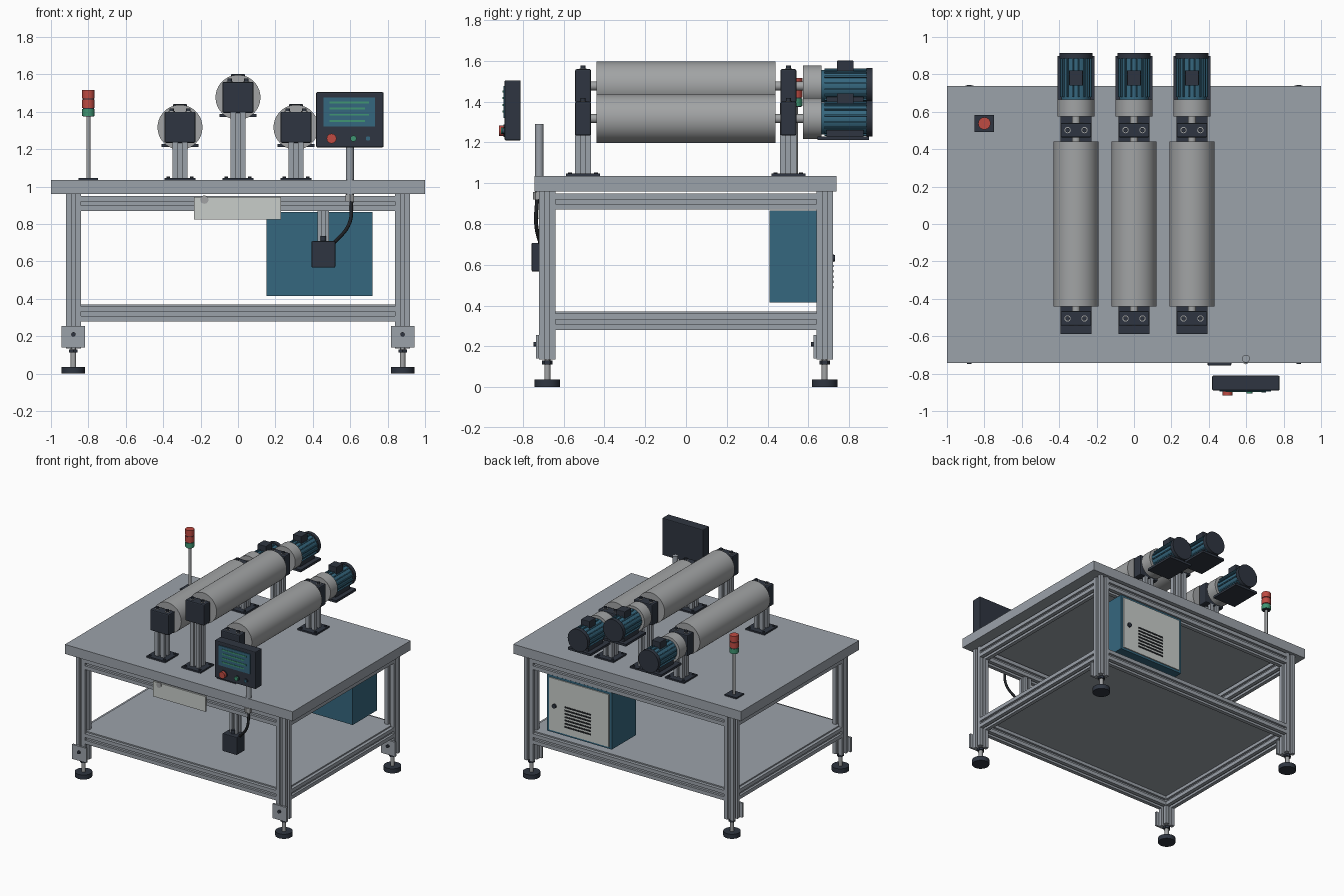
import bpy, bmesh, math
from mathutils import Matrix, Vector

if "Cube" in bpy.data.objects:
    bpy.data.objects.remove(bpy.data.objects["Cube"])


def material(name, rgb):
    m = bpy.data.materials.new(name)
    m.diffuse_color = (*rgb, 1)
    m.use_nodes = True
    m.node_tree.nodes["Principled BSDF"].inputs["Base Color"].default_value = m.diffuse_color
    return m


ALU = material("aluminium grey", (0.33, 0.36, 0.40))
STEEL = material("steel grey", (0.36, 0.37, 0.375))
DARK = material("dark slate", (0.028, 0.036, 0.052))
TEAL = material("teal blue", (0.036, 0.135, 0.21))
RED = material("signal red", (0.52, 0.07, 0.055))
GREEN = material("signal green", (0.05, 0.30, 0.17))
LIGHT = material("light grey", (0.58, 0.61, 0.59))
BLACK = material("cable black", (0.015, 0.017, 0.02))


def finish(bm, name, mat, smooth=False):
    bmesh.ops.recalc_face_normals(bm, faces=bm.faces)
    me = bpy.data.meshes.new(name)
    for f in bm.faces:
        f.smooth = smooth
    bm.to_mesh(me)
    bm.free()
    if smooth:
        me.set_sharp_from_angle(angle=math.radians(35))
    me.materials.append(mat)
    ob = bpy.data.objects.new(name, me)
    bpy.context.collection.objects.link(ob)
    return ob


def box(name, mat, x, y, z, bevel=0):
    """Box from (min, max) ranges."""
    bm = bmesh.new()
    bmesh.ops.create_cube(bm, size=1)
    for v in bm.verts:
        v.co = Vector([(r[0] + r[1]) / 2 + c * (r[1] - r[0])
                       for r, c in zip((x, y, z), v.co)])
    if bevel:
        bmesh.ops.bevel(bm, geom=bm.edges[:], offset=bevel, segments=2,
                        affect='EDGES', profile=0.5)
    return finish(bm, name, mat)


def around(c, h):
    return (c - h, c + h)


def cylinder(name, mat, a, b, r, sides=32):
    """Cylinder from point a to point b."""
    a, b = Vector(a), Vector(b)
    d = b - a
    bm = bmesh.new()
    bmesh.ops.create_cone(bm, cap_ends=True, segments=sides, radius1=r, radius2=r, depth=d.length)
    rot = Vector((0, 0, 1)).rotation_difference(d).to_matrix().to_4x4()
    bm.transform(Matrix.Translation((a + b) / 2) @ rot)
    return finish(bm, name, mat, sides > 8)


def extrusion(name, axis, start, end, centre, h=0.04, s=0.011, d=0.018):
    """Square slotted aluminium profile along an axis; centre holds the other two coordinates."""
    side = [(-h, -h), (-s, -h), (-s, -h + d), (s, -h + d), (s, -h)]
    pts = []
    for k in range(4):
        c, n = [(1, 0), (0, 1), (-1, 0), (0, -1)][k]
        pts += [(x * c - y * n, x * n + y * c) for x, y in side]
    bm = bmesh.new()

    def put(p, t):
        co = [p[0] + centre[0], p[1] + centre[1]]
        co.insert("xyz".index(axis), t)
        return bm.verts.new(co)
    low = [put(p, start) for p in pts]
    top = [put(p, end) for p in pts]
    bm.faces.new(low)
    bm.faces.new(top)
    for i in range(len(pts)):
        j = (i + 1) % len(pts)
        bm.faces.new((low[i], low[j], top[j], top[i]))
    return finish(bm, name, ALU)


# Table top and lower shelf
box("table_top", ALU, (-1, 1), (-0.742, 0.738), (0.96, 1.035))
box("lower_shelf", ALU, (-0.895, 0.895), (-0.695, 0.695), (0.355, 0.37))

# Legs, levelling feet and foot brackets
LX, LY = 0.88, 0.68
for x in (-LX, LX):
    for y in (-LY, LY):
        extrusion("leg", 'z', 0.135, 0.96, (x, y))
        cylinder("foot_pad", DARK, (x, y, 0), (x, y, 0.036), 0.063)
        cylinder("foot_stem", STEEL, (x, y, 0.036), (x, y, 0.14), 0.015, 16)
        cylinder("foot_nut", DARK, (x, y, 0.112), (x, y, 0.13), 0.026, 6)
        box("foot_bracket", ALU, around(x, 0.0625), (y - 0.055, y - 0.04), (0.14, 0.255))
        cylinder("bracket_bolt", DARK, (x, y - 0.068, 0.21), (x, y - 0.05, 0.21), 0.012, 12)

# Rails between the legs
for z in (0.32, 0.91):
    for s in (-1, 1):
        extrusion("long_rail", 'x', -LX + 0.04, LX - 0.04, (s * LY, z))
        extrusion("side_rail", 'y', -LY + 0.04, LY - 0.04, (s * LX, z))

# Driven rollers
for x, z in ((-0.31, 1.317), (0, 1.477), (0.31, 1.317)):
    cylinder("roller", STEEL, (x, -0.44, z), (x, 0.44, z), 0.12, 64)
    cylinder("roller_shaft", STEEL, (x, -0.5, z), (x, 0.6, z), 0.022, 20)
    # Posts and bearing blocks at both ends
    for y in (-0.505, 0.502):
        box("post_base", DARK, around(x, 0.083), around(y, 0.083), (1.035, 1.047))
        for dx in (-0.063, 0.063):
            for dy in (-0.063, 0.063):
                cylinder("base_bolt", DARK, (x + dx, y + dy, 1.045), (x + dx, y + dy, 1.053), 0.01, 8)
        extrusion("post", 'z', 1.047, z - 0.08, (x, y))
        box("bearing_block", DARK, around(x, 0.083), around(y, 0.039), (z - 0.083, z + 0.083), 0.008)
        for dx in (-0.045, 0.045):
            cylinder("block_washer", STEEL, (x + dx, y, z + 0.08), (x + dx, y, z + 0.086), 0.017, 16)
            cylinder("block_bolt", DARK, (x + dx, y, z + 0.08), (x + dx, y, z + 0.1), 0.012, 12)
    # Gear motor
    cylinder("gearbox", STEEL, (x, 0.575, z), (x, 0.665, z), 0.1, 48)
    cylinder("motor_body", TEAL, (x, 0.665, z), (x, 0.89, z), 0.078, 40)
    cylinder("motor_end_cap", DARK, (x, 0.885, z), (x, 0.915, z), 0.088, 40)
    for k in range(16):
        a = (k + 0.5) * math.tau / 16
        rib = box("cooling_rib", TEAL, (0.07, 0.086), (0.68, 0.885), (-0.004, 0.004))
        rib.data.transform(Matrix.Translation((x, 0, z)) @ Matrix.Rotation(a, 4, 'Y'))
    box("terminal_box", DARK, around(x, 0.037), (0.74, 0.822), (z + 0.06, z + 0.124), 0.004)
    box("motor_foot_plate", DARK, around(x, 0.1), (0.645, 0.897), (z - 0.106, z - 0.088))
    for s in (-1, 1):
        box("motor_foot", DARK, around(x + s * 0.05, 0.014), (0.69, 0.87), (z - 0.09, z - 0.055))

# Signal tower
SX, SY = -0.8, 0.538
box("tower_base", DARK, around(SX, 0.052), around(SY, 0.046), (1.035, 1.046))
cylinder("tower_pole", STEEL, (SX, SY, 1.04), (SX, SY, 1.38), 0.011, 16)
for z0, z1, m in ((1.378, 1.415, GREEN), (1.421, 1.466, RED), (1.472, 1.517, RED)):
    cylinder("tower_lamp", m, (SX, SY, z0), (SX, SY, z1), 0.033, 24)
cylinder("tower_core", DARK, (SX, SY, 1.374), (SX, SY, 1.5), 0.029, 24)

# Operator panel with screen and buttons
box("operator_panel", DARK, (0.418, 0.778), (-0.89, -0.811), (1.21, 1.505), 0.006)
box("screen", TEAL, (0.457, 0.732), (-0.896, -0.888), (1.32, 1.477))
for i, z in enumerate((1.45, 1.417, 1.384, 1.351)):
    box("screen_line", GREEN, (0.49, 0.70 - 0.02 * (i % 2)), (-0.899, -0.895), around(z, 0.005))
for x, r, y, m in ((0.5, 0.026, -0.917, RED), (0.617, 0.016, -0.907, GREEN), (0.695, 0.012, -0.902, TEAL)):
    cylinder("button_collar", DARK, (x, -0.896, 1.257), (x, -0.885, 1.257), r + 0.004, 24)
    cylinder("button", m, (x, y, 1.257), (x, -0.885, 1.257), r, 24)
cylinder("panel_pole", ALU, (0.598, -0.72, 0.925), (0.598, -0.72, 1.29), 0.021, 24)
cylinder("pole_nut", STEEL, (0.598, -0.725, 0.92), (0.598, -0.725, 0.958), 0.026, 6)

# Cable from the pole to the foot switch box
cu = bpy.data.curves.new("cable", 'CURVE')
cu.dimensions = '3D'
cu.bevel_depth = 0.01
cu.bevel_resolution = 2
sp = cu.splines.new('BEZIER')
path = ((0.608, -0.73, 0.93), (0.594, -0.735, 0.8), (0.505, -0.71, 0.69))
sp.bezier_points.add(len(path) - 1)
for p, co in zip(sp.bezier_points, path):
    p.co = co
    p.handle_left_type = p.handle_right_type = 'AUTO'
cu.materials.append(BLACK)
bpy.context.collection.objects.link(bpy.data.objects.new("cable", cu))

# Hanging switch box on its bracket
box("switch_box", DARK, (0.393, 0.52), (-0.757, -0.657), (0.567, 0.708), 0.005)
cylinder("switch_box_gland", DARK, (0.456, -0.71, 0.70), (0.456, -0.71, 0.735), 0.016, 16)
extrusion("switch_box_hanger", 'z', 0.70, 0.872, (0.456, -0.68), 0.031, 0.009, 0.014)

# Light plate hanging from the front rail
box("front_plate", LIGHT, (-0.235, 0.23), (-0.733, -0.722), (0.825, 0.945))
cylinder("plate_stud", STEEL, (-0.18, -0.737, 0.93), (-0.18, -0.73, 0.93), 0.022, 20)

# Electrical cabinet with vented rear door
box("cabinet", TEAL, (0.153, 0.72), (0.41, 0.712), (0.415, 0.865))
box("cabinet_door", LIGHT, (0.175, 0.70), (0.71, 0.72), (0.432, 0.848))
for i in range(7):
    box("door_vent", BLACK, (0.33, 0.56), (0.716, 0.723), around(0.49 + i * 0.026, 0.006))
cylinder("door_lock", DARK, (0.65, 0.715, 0.632), (0.65, 0.732, 0.632), 0.017, 16)
